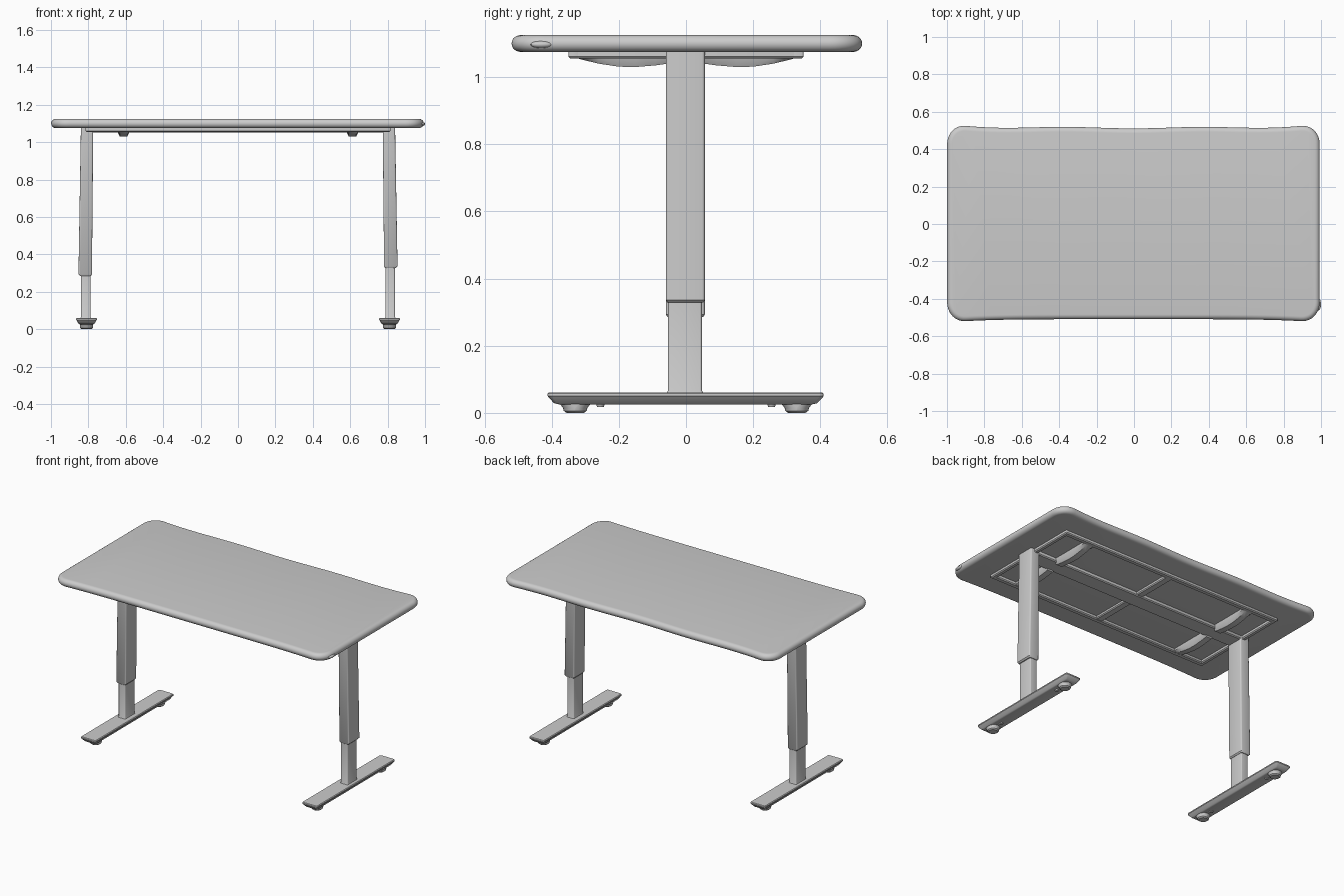
import bpy, bmesh, math

if "Cube" in bpy.data.objects:
    bpy.data.objects.remove(bpy.data.objects["Cube"])


def finish(name, bm, angle=35):
    bmesh.ops.recalc_face_normals(bm, faces=bm.faces)
    mesh = bpy.data.meshes.new(name)
    bm.to_mesh(mesh)
    bm.free()
    ob = bpy.data.objects.new(name, mesh)
    bpy.context.collection.objects.link(ob)
    bpy.ops.object.select_all(action='DESELECT')
    ob.select_set(True)
    bpy.context.view_layer.objects.active = ob
    bpy.ops.object.shade_smooth_by_angle(angle=math.radians(angle))
    return ob


def outline(hx, hy, r, corner=4, edge=1):
    """Rounded rectangle, counter-clockwise, with subdivided sides."""
    pts = []
    for k, (sx, sy) in enumerate([(1, 1), (-1, 1), (-1, -1), (1, -1)]):
        for i in range(corner + 1):
            a = math.radians(90 * (k + i / corner))
            pts.append((sx * (hx - r) + r * math.cos(a), sy * (hy - r) + r * math.sin(a)))
        if k % 2 == 0:
            for i in range(1, edge):
                pts.append((sx * (hx - r) * (1 - 2 * i / edge), sy * hy))
    return pts


def loft(name, sections, corner=3, edge=1, warp=None):
    """Skin through sections (cx, cy, half_x, half_y, radius, z), capped."""
    bm = bmesh.new()
    rings = []
    for cx, cy, hx, hy, r, z in sections:
        ring = []
        for x, y in outline(hx, hy, r, corner, edge):
            if warp:
                y = warp(x, y)
            ring.append(bm.verts.new((cx + x, cy + y, z)))
        rings.append(ring)
    n = len(rings[0])
    for a, b in zip(rings, rings[1:]):
        for i in range(n):
            j = (i + 1) % n
            bm.faces.new((a[i], a[j], b[j], b[i]))
    bm.faces.new(rings[0])
    bm.faces.new(rings[-1])
    return finish(name, bm)


def bar(name, x0, x1, y0, y1, z0, z1, c=0.006):
    cx, cy, hx, hy = (x0 + x1) / 2, (y0 + y1) / 2, (x1 - x0) / 2, (y1 - y0) / 2
    return loft(name, [(cx, cy, hx - c, hy - c, 0.004, z0), (cx, cy, hx, hy, 0.006, z0 + c),
                       (cx, cy, hx, hy, 0.006, z1)])


# Table top: bullnose edge and gently wavy long sides
def wave(x, y):
    t = min(abs(x) / 0.95, 1)
    amp = 0.014 * t ** 5 + (0.004 * math.cos(x * 8.5 + math.pi) if y > 0 else 0.0)
    return y * (1 + amp / 0.515) + 0.003


secs = []
for i in range(13):
    a = math.radians(-90 + 15 * i)
    d = 0.026 * (1 - math.cos(a))
    secs.append((-0.003, 0, 0.996 - d, 0.512 - d, 0.1 - d, 1.1 + 0.025 * math.sin(a)))
loft("table_top", secs, corner=10, edge=40, warp=wave)

# Small control nub at the right front edge
bm = bmesh.new()
bmesh.ops.create_uvsphere(bm, u_segments=20, v_segments=10, radius=1)
bmesh.ops.scale(bm, vec=(0.015, 0.033, 0.011), verts=bm.verts)
bmesh.ops.translate(bm, vec=(0.985, -0.43, 1.097), verts=bm.verts)
finish("edge_nub", bm)

# Under-frame: long beam, rim rails, middle cross bar
Z = 1.08
bar("centre_beam", -0.79, 0.79, -0.055, 0.055, 1.052, Z)
bar("middle_cross_bar", -0.025, 0.025, -0.33, 0.33, 1.057, Z)
for s, side in ((-1, "front"), (1, "back")):
    y0, y1 = sorted((s * 0.315, s * 0.35))
    bar(side + "_rail", -0.815, 0.815, y0, y1, 1.055, Z)

for s, side in ((-1, "left"), (1, "right")):
    x0, x1 = sorted((s * 0.785, s * 0.815))
    bar(side + "_end_rail", x0, x1, -0.35, 0.35, 1.055, Z)

    # Curved support arms on each side of the beam
    for t, end in ((-1, "front"), (1, "back")):
        prof = [(0.04, 1.042), (0.09, 1.035), (0.15, 1.03), (0.2, 1.031),
                (0.26, 1.04), (0.31, 1.052), (0.335, 1.06)]
        bm = bmesh.new()
        rows = []
        for y, z in prof:
            rows.append([bm.verts.new((s * 0.612 + dx, t * y, zz)) for dx, zz in
                         ((-0.035, Z), (-0.035, 1.062), (-0.02, z), (0.02, z),
                          (0.035, 1.062), (0.035, Z))])
        for a, b in zip(rows, rows[1:]):
            for i in range(6):
                j = (i + 1) % 6
                bm.faces.new((a[i], a[j], b[j], b[i]))
        bm.faces.new(rows[0])
        bm.faces.new(rows[-1])
        finish(f"{side}_{end}_arm", bm)

    # Telescopic leg: outer sleeve and inner column
    zb = 0.285 if s < 0 else 0.328
    loft(side + "_leg_sleeve", [
        (s * 0.816, -0.002, 0.029, 0.053, 0.006, zb),
        (s * 0.817, -0.002, 0.036, 0.058, 0.008, zb + 0.008),
        (s * 0.807, -0.002, 0.033, 0.058, 0.008, 1.08)])
    loft(side + "_leg_column", [
        (s * 0.814, -0.003, 0.030, 0.056, 0.008, 0.055),
        (s * 0.814, -0.003, 0.025, 0.050, 0.006, 0.068),
        (s * 0.814, -0.003, 0.025, 0.050, 0.006, 0.36)])

    # Foot beam with stepped lower edge
    fx = s * 0.81
    loft(side + "_foot", [
        (fx, -0.001, 0.034, 0.375, 0.008, 0.025),
        (fx, -0.001, 0.042, 0.392, 0.010, 0.029),
        (fx, -0.001, 0.052, 0.408, 0.012, 0.046),
        (fx, -0.001, 0.056, 0.411, 0.012, 0.050),
        (fx, -0.001, 0.056, 0.411, 0.012, 0.057),
        (fx, -0.001, 0.052, 0.407, 0.010, 0.061)])

    # Levelling pads and bolt heads underneath
    for t, end in ((-1, "front"), (1, "back")):
        y = t * 0.33
        loft(f"{side}_{end}_pad", [
            (fx, y, 0.026, 0.026, 0.026, 0.0), (fx, y, 0.034, 0.034, 0.034, 0.006),
            (fx, y, 0.036, 0.036, 0.036, 0.014), (fx, y, 0.036, 0.048, 0.036, 0.03)], corner=6)
        y = t * 0.255
        loft(f"{side}_{end}_bolt", [
            (fx, y, 0.010, 0.010, 0.010, 0.018), (fx, y, 0.014, 0.014, 0.014, 0.03)], corner=4)
